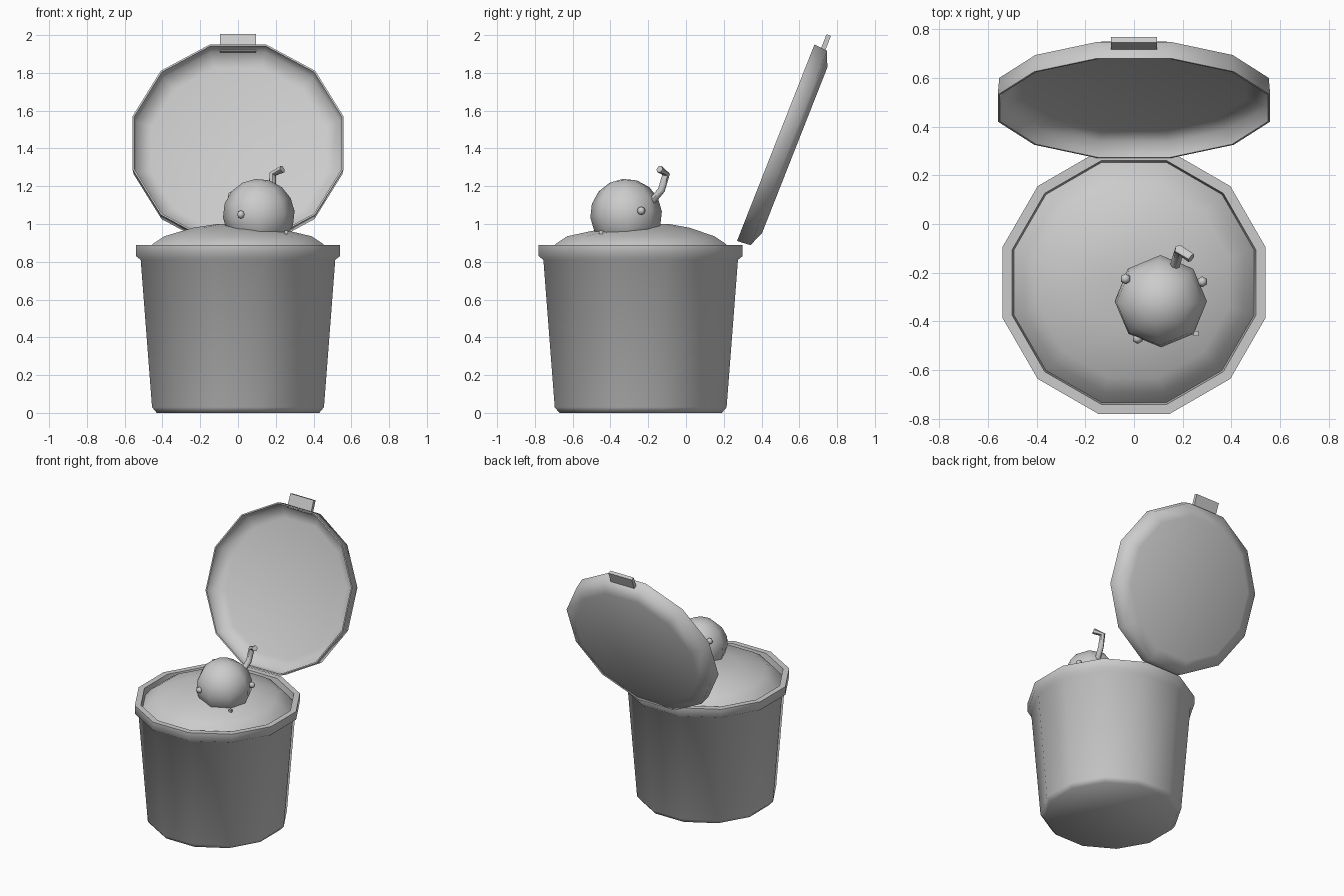
import bpy, bmesh, math
from mathutils import Vector, Matrix

if "Cube" in bpy.data.objects:
    bpy.data.objects.remove(bpy.data.objects["Cube"], do_unlink=True)

grey = bpy.data.materials.new("plain grey")
grey.use_nodes = True
tone = (0.6, 0.6, 0.6, 1)
grey.diffuse_color = tone
grey.node_tree.nodes["Principled BSDF"].inputs["Base Color"].default_value = tone

SIDES = 12


def finish(name, bm, angle):
    bmesh.ops.recalc_face_normals(bm, faces=bm.faces)
    mesh = bpy.data.meshes.new(name)
    bm.to_mesh(mesh)
    bm.free()
    obj = bpy.data.objects.new(name, mesh)
    bpy.context.collection.objects.link(obj)
    mesh.materials.append(grey)
    bpy.ops.object.select_all(action="DESELECT")
    obj.select_set(True)
    bpy.context.view_layer.objects.active = obj
    bpy.ops.object.shade_smooth_by_angle(angle=math.radians(angle))
    return obj


def lathe(profile, sweep=None):
    """Twelve-sided turned shape; profile holds (flat radius, height), capped at both ends."""
    bm = bmesh.new()
    rings = []
    for i, (r, z) in enumerate(profile):
        dx, dy = sweep[i] if sweep else (0, 0)
        r /= math.cos(math.pi / SIDES)
        angles = [(k + 0.5) * math.tau / SIDES for k in range(SIDES)]
        rings.append([bm.verts.new((r * math.cos(a) + dx, r * math.sin(a) + dy, z)) for a in angles])
    for lo, hi in zip(rings, rings[1:]):
        for k in range(SIDES):
            n = (k + 1) % SIDES
            bm.faces.new((lo[k], lo[n], hi[n], hi[k]))
    bm.faces.new(rings[0][::-1])
    bm.faces.new(rings[-1])
    return bm


# Tapered bucket with a thick rolled rim
CENTRE_Y = -0.24
bucket = finish("bucket", lathe([
    (0.43, 0.0), (0.455, 0.03), (0.515, 0.81), (0.54, 0.83), (0.54, 0.89),
    (0.50, 0.89), (0.49, 0.82)]), 62)
bucket.location.y = CENTRE_Y

# Domed filling, its crown drifting towards the back
filling = finish("filling", lathe(
    [(0.495, 0.84), (0.45, 0.895), (0.39, 0.935), (0.22, 0.98), (0.07, 1.0)],
    [(0, 0), (0, 0), (0, 0), (-0.02, 0.04), (-0.04, 0.08)]), 70)
filling.location.y = CENTRE_Y

# Open lid, hollow towards the front and leaning back
hinge = Vector((0, 0.27, 0.91))
along = Vector((0, 0.41, 1.04)).normalized()
outward = Vector((1, 0, 0)).cross(along) * -1
if outward.y < 0:
    outward = -outward
LID_R = 0.559
lid_frame = Matrix((Vector((-1, 0, 0)), along, outward)).transposed().to_4x4()
lid_frame.translation = hinge + along * LID_R
lid = finish("lid", lathe([
    (0.47, 0.108), (0.553, 0.075), (LID_R, 0.0), (0.55, 0.0), (0.54, 0.065),
    (0.46, 0.09)]), 75)
lid.matrix_world = lid_frame

# Grip tab on the lid edge
bm = bmesh.new()
bmesh.ops.create_cube(bm, size=1, matrix=Matrix.Translation((0, LID_R + 0.027, 0.052))
                      @ Matrix.Diagonal((0.19, 0.095, 0.025, 1)))
finish("lid_tab", bm, 30).matrix_world = lid_frame

# Round topping ball sunk into the filling
ball_centre = Vector((0.11, -0.317, 1.05))
bm = bmesh.new()
bmesh.ops.create_uvsphere(bm, u_segments=8, v_segments=8, radius=0.19)
ball = finish("topping_ball", bm, 60)
ball.location = ball_centre
ball.rotation_euler = (math.radians(5), math.radians(-5), 0)

# Small nubs on the ball
nubs = [(0.015, -0.47, 1.05), (0.19, -0.41, 1.16), (0.28, -0.237, 1.07), (-0.035, -0.225, 1.15)]
for i, spot in enumerate(nubs):
    bm = bmesh.new()
    bmesh.ops.create_uvsphere(bm, u_segments=6, v_segments=4, radius=0.022)
    finish(f"nub_{i + 1}", bm, 60).location = spot

# Fallen crumb on the filling
bm = bmesh.new()
bmesh.ops.create_cube(bm, size=0.02)
finish("crumb", bm, 30).location = (0.255, -0.45, 0.955)

# Bent stem
path = [Vector(p) for p in [(0.165, -0.18, 1.12), (0.18, -0.13, 1.18),
                            (0.185, -0.105, 1.265), (0.235, -0.14, 1.29)]]
bm = bmesh.new()
rings = []
for i, p in enumerate(path):
    direction = (path[min(i + 1, len(path) - 1)] - path[max(i - 1, 0)]).normalized()
    turn = direction.to_track_quat("Z", "Y")
    ring = [Vector((math.cos(a), math.sin(a), 0)) * 0.02
            for a in (k * math.tau / 6 for k in range(6))]
    rings.append([bm.verts.new(p + turn @ v) for v in ring])
for lo, hi in zip(rings, rings[1:]):
    # Pair each vertex with the nearest one so the tube does not twist
    shift = min(range(6), key=lambda s: sum(
        (lo[k].co - hi[(k + s) % 6].co).length for k in range(6)))
    hi[:] = hi[shift:] + hi[:shift]
    for k in range(6):
        n = (k + 1) % 6
        bm.faces.new((lo[k], lo[n], hi[n], hi[k]))
bm.faces.new(rings[0][::-1])
bm.faces.new(rings[-1])
finish("stem", bm, 60)
